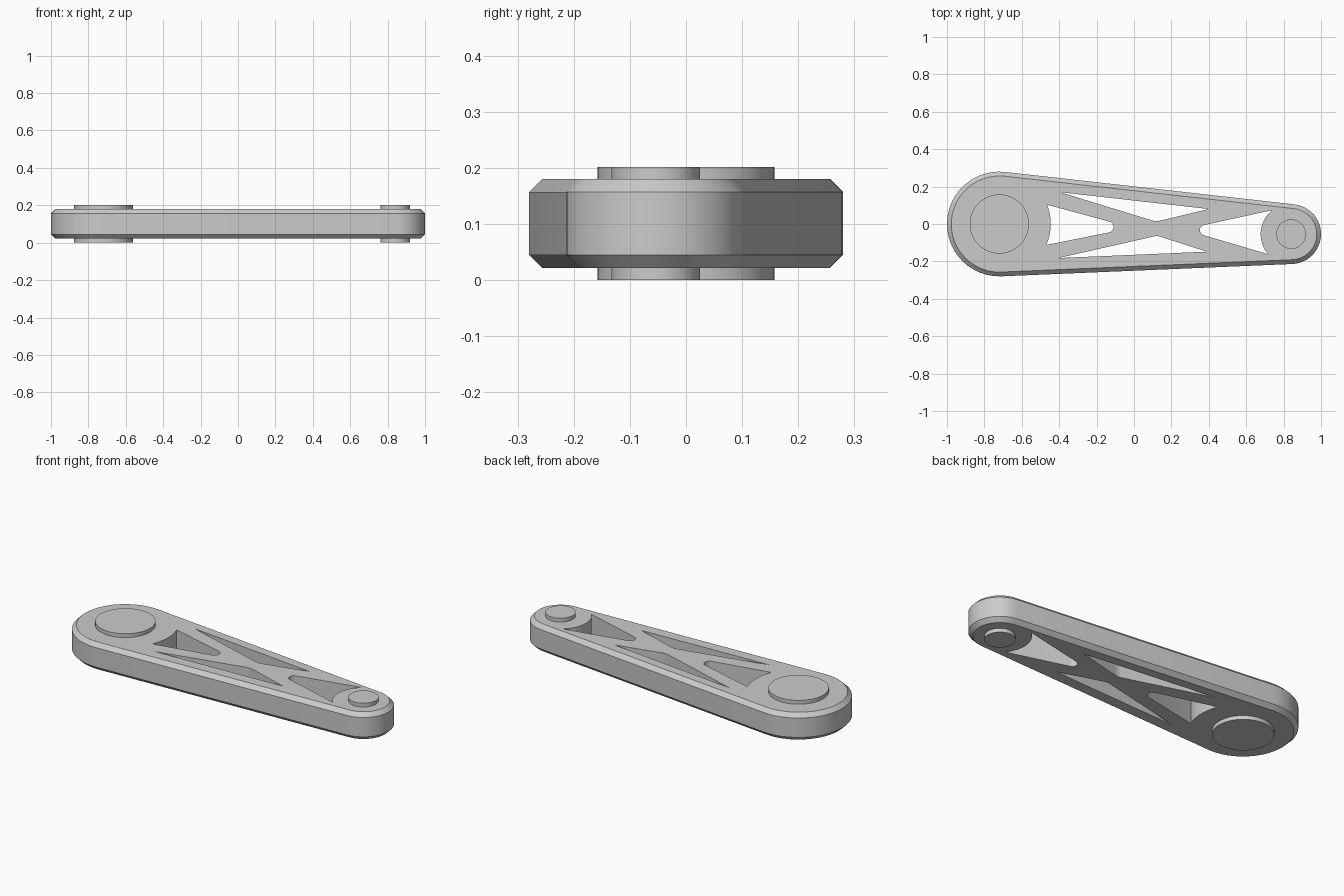
import bpy, bmesh
from math import sin, cos, acos, atan2, hypot, pi, radians

if "Cube" in bpy.data.objects:
    bpy.data.objects.remove(bpy.data.objects["Cube"])

BIG, BIG_R = (-0.72, 0.0), 0.28
SMALL, SMALL_R = (0.84, -0.054), 0.16
LOW, HIGH, CHAMFER = 0.022, 0.18, 0.023

grey = bpy.data.materials.new("plain grey")
grey.use_nodes = True
grey.diffuse_color = (0.6, 0.6, 0.6, 1)
grey.node_tree.nodes["Principled BSDF"].inputs["Base Color"].default_value = (0.6, 0.6, 0.6, 1)


def arc(centre, radius, start, end, steps):
    angles = [start + (end - start) * i / steps for i in range(steps + 1)]
    return [(centre[0] + radius * cos(t), centre[1] + radius * sin(t)) for t in angles]


def arm_outline(inset):
    """Two end arcs joined by their outer tangents."""
    dx, dy = SMALL[0] - BIG[0], SMALL[1] - BIG[1]
    tilt = atan2(dy, dx)
    spread = acos((BIG_R - SMALL_R) / hypot(dx, dy))
    return (arc(SMALL, SMALL_R - inset, tilt - spread, tilt + spread, 24)
            + arc(BIG, BIG_R - inset, tilt + spread, tilt + 2 * pi - spread, 24))


def ring_edges(bm, ring):
    return [bm.edges.get((a, b)) for a, b in zip(ring, ring[1:] + ring[:1])]


def build(name, shells):
    """Solid from walls, outer first then holes; each wall is a list of (points, height)."""
    bm = bmesh.new()
    bottom, top = [], []
    for layers in shells:
        rings = [[bm.verts.new((x, y, z)) for x, y in pts] for pts, z in layers]
        n = len(rings[0])
        for a, b in zip(rings, rings[1:]):
            for i in range(n):
                j = (i + 1) % n
                bm.faces.new((a[i], a[j], b[j], b[i]))
        bottom += ring_edges(bm, rings[0])
        top += ring_edges(bm, rings[-1])
    for edges in (bottom, top):
        bmesh.ops.triangle_fill(bm, edges=edges, use_beauty=True)
    bmesh.ops.recalc_face_normals(bm, faces=bm.faces[:])
    mesh = bpy.data.meshes.new(name)
    bm.to_mesh(mesh)
    bm.free()
    mesh.materials.append(grey)
    obj = bpy.data.objects.new(name, mesh)
    bpy.context.collection.objects.link(obj)
    bpy.ops.object.select_all(action="DESELECT")
    obj.select_set(True)
    bpy.context.view_layer.objects.active = obj
    bpy.ops.object.shade_smooth_by_angle(angle=radians(30))


# Lightening windows that leave a cross-shaped web
windows = [
    arc(BIG, 0.275, 0.385, -0.42, 12) + arc((-0.14, -0.016), 0.03, -1.3, 1.3, 10),
    arc(SMALL, 0.163, pi - 0.9, pi + 0.72, 12) + arc((0.38, -0.033), 0.028, pi + 1.3, pi - 1.3, 10),
    [(-0.395, 0.17), (0.10, 0.018), (0.12, 0.015), (0.14, 0.018), (0.40, 0.08)],
    [(-0.405, -0.182), (0.39, -0.148), (0.14, -0.068), (0.12, -0.064), (0.10, -0.068)],
]

# Chamfered arm plate
outer = [(arm_outline(CHAMFER), LOW), (arm_outline(0), LOW + CHAMFER),
         (arm_outline(0), HIGH - CHAMFER), (arm_outline(CHAMFER), HIGH)]
build("arm_plate", [outer] + [[(pts, LOW), (pts, HIGH)] for pts in windows])

# Pivot pins standing proud of both faces
for name, centre, radius in (("big_pivot_pin", BIG, 0.158), ("small_pivot_pin", SMALL, 0.079)):
    circle = arc(centre, radius, 0, 2 * pi, 48)[:-1]
    build(name, [[(circle, 0), (circle, 0.202)]])
